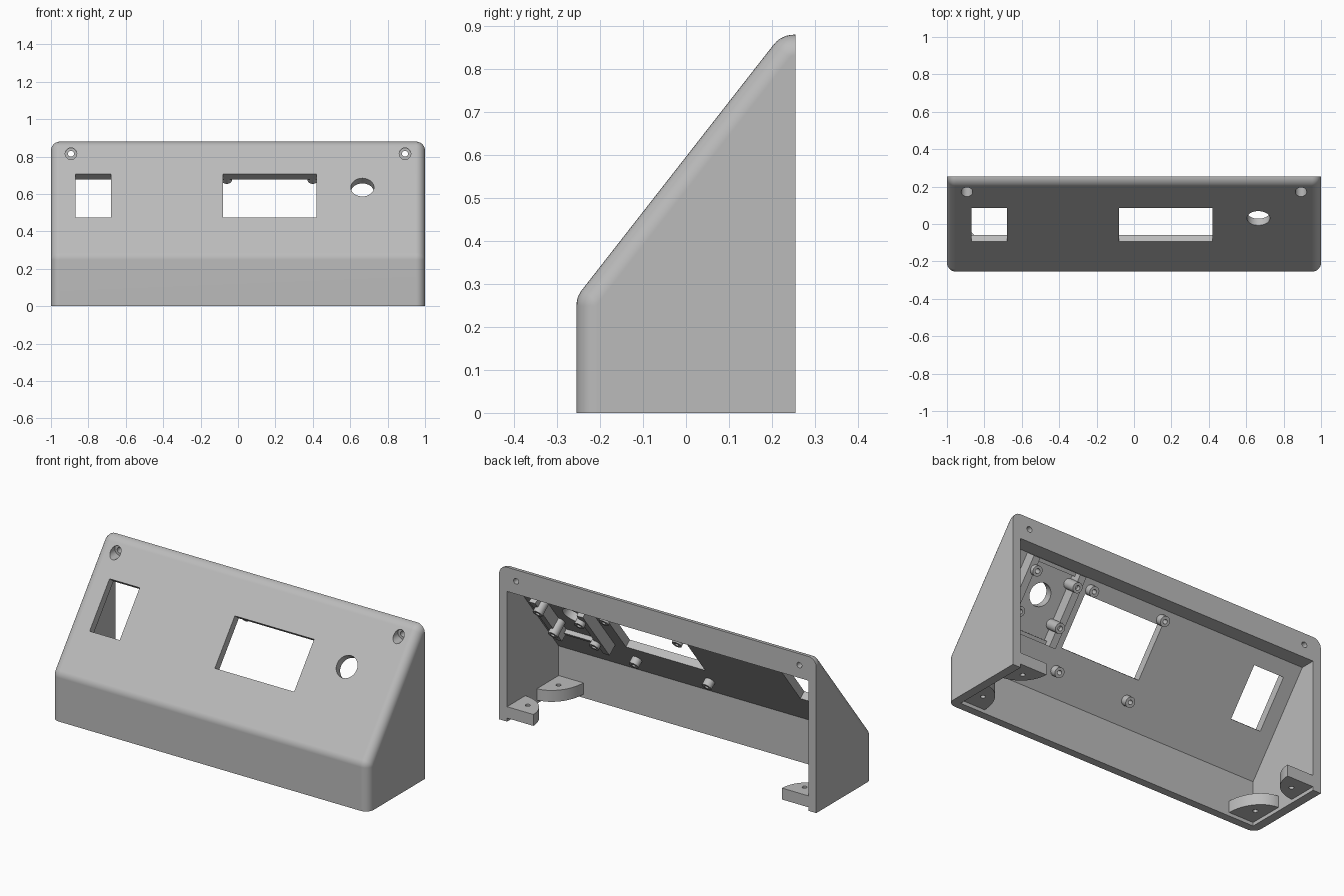
import bpy, bmesh
from math import radians, sin, cos, tan, pi
from mathutils import Matrix, Vector

if "Cube" in bpy.data.objects:
    bpy.data.objects.remove(bpy.data.objects["Cube"])

TILT = radians(52)          # slope of the control panel
WALL = 0.045
BACK, FRONT, HEIGHT = 0.255, -0.255, 0.88
MID_Z = 0.596               # height of the panel surface at y = 0
# panel frame: x across, y up the slope, z outward
PANEL = Matrix.Translation((0, 0, MID_Z)) @ Matrix.Rotation(TILT, 4, 'X')

grey = bpy.data.materials.new("plastic_grey")
grey.use_nodes = True
colour = (0.5, 0.5, 0.5, 1)
grey.diffuse_color = colour
grey.node_tree.nodes["Principled BSDF"].inputs["Base Color"].default_value = colour


def to_object(name, bm, matrix=Matrix()):
    bmesh.ops.recalc_face_normals(bm, faces=bm.faces)
    bm.transform(matrix)
    mesh = bpy.data.meshes.new(name)
    bm.to_mesh(mesh)
    bm.free()
    mesh.materials.append(grey)
    obj = bpy.data.objects.new(name, mesh)
    bpy.context.collection.objects.link(obj)
    return obj


def prism(points, offset):
    bm = bmesh.new()
    face = bm.faces.new([bm.verts.new(p) for p in points])
    ext = bmesh.ops.extrude_face_region(bm, geom=[face])
    moved = [g for g in ext["geom"] if isinstance(g, bmesh.types.BMVert)]
    bmesh.ops.translate(bm, verts=moved, vec=offset)
    return bm


def box(name, centre, size, matrix=Matrix()):
    bm = bmesh.new()
    bmesh.ops.create_cube(bm, size=1)
    bm.transform(Matrix.Translation(centre) @ Matrix.Diagonal((*size, 1)))
    return to_object(name, bm, matrix)


def rod(name, centre, radius, depth, matrix=Matrix(), turn=Matrix()):
    bm = bmesh.new()
    bmesh.ops.create_cone(bm, cap_ends=True, segments=40, radius1=radius,
                          radius2=radius, depth=depth)
    return to_object(name, bm, matrix @ Matrix.Translation(centre) @ turn)


def standoff(name, x, y, radius, hole, height):
    # hollow post standing on the inner side of the panel
    bm = bmesh.new()
    base, tip = -WALL + 0.005, -WALL - height
    ring = [(radius, base), (radius, tip), (hole, tip), (hole, base)]
    verts = [bm.verts.new((r, 0, z)) for r, z in ring]
    edges = [bm.edges.new(pair) for pair in zip(verts, verts[1:])]
    bmesh.ops.spin(bm, geom=verts + edges, cent=(0, 0, 0), axis=(0, 0, 1),
                   angle=2 * pi, steps=24, use_merge=True)
    return to_object(name, bm, PANEL @ Matrix.Translation((x, y, 0)))


def cut(obj, cutters):
    for cutter in cutters:
        cutter.hide_render = True
        mod = obj.modifiers.new("cut", 'BOOLEAN')
        mod.object, mod.solver = cutter, 'EXACT'
    graph = bpy.context.evaluated_depsgraph_get()
    mesh = bpy.data.meshes.new_from_object(obj.evaluated_get(graph))
    obj.modifiers.clear()
    obj.data = mesh
    for cutter in cutters:
        bpy.data.objects.remove(cutter)


def panel_height(y, depth=0):
    return MID_Z + y * tan(TILT) - depth / cos(TILT)


# Outer shell: rounded side profile, extruded, with rounded side rims
def arc(corner, tangent, radius, start, end, steps=6):
    cy, cz = corner[0] + tangent[0], corner[1] + tangent[1]
    return [(cy + radius * cos(start + (end - start) * i / steps),
             cz + radius * sin(start + (end - start) * i / steps))
            for i in range(steps + 1)]


R = 0.06
normal = pi / 2 + TILT
fold = (FRONT, panel_height(FRONT))
crest = ((HEIGHT - MID_Z) / tan(TILT), HEIGHT)
outline = [(FRONT, 0)]
outline += arc(fold, (R, -R * tan((pi - normal) / 2)), R, pi, normal)
outline += arc(crest, (R * tan(TILT / 2), -R), R, normal, pi / 2)
outline += [(BACK, HEIGHT), (BACK, 0)]
bm = prism([(-1, y, z) for y, z in outline], (2, 0, 0))
rims = []
for e in bm.edges:
    a, b = (v.co for v in e.verts)
    on_base = a.z < 1e-4 and b.z < 1e-4
    on_back = a.y > BACK - 1e-4 and b.y > BACK - 1e-4
    if abs(a.x - b.x) < 1e-4 and not on_base and not on_back:
        rims.append(e)
sides = [e for e in bm.edges if e not in rims
         and abs(e.verts[0].co.x - e.verts[1].co.x) < 1e-4
         and not all(v.co.z < 1e-4 for v in e.verts)
         and not all(v.co.y > BACK - 1e-4 for v in e.verts)] or rims
bmesh.ops.bevel(bm, geom=sides, offset=0.048, segments=7, profile=0.5,
                affect='EDGES', clamp_overlap=False)
housing = to_object("housing", bm)

# Hollow interior, open at the back and the base, with a thick top bar
IN_X, IN_Y, CEIL = 0.95, FRONT + WALL, 0.742
ceil_y = (CEIL - panel_height(0, WALL)) / tan(TILT)
inner = [(IN_Y, -0.1), (IN_Y, panel_height(IN_Y, WALL)), (ceil_y, CEIL),
         (0.4, CEIL), (0.4, -0.1)]
cavity = to_object("cavity_cutter", prism([(-IN_X, y, z) for y, z in inner],
                                          (2 * IN_X, 0, 0)))

# Openings in the panel and screw holes through the top bar
cutters = [cavity,
           box("switch_cutter", (-0.775, -0.007, 0), (0.19, 0.292, 0.2), PANEL),
           box("display_cutter", (0.17, -0.007, 0), (0.5, 0.292, 0.2), PANEL),
           rod("button_cutter", (0.665, 0.05, 0), 0.062, 0.2, PANEL)]
along_y = Matrix.Rotation(pi / 2, 4, 'X')
for s in (-1, 1):
    cutters.append(rod("screw_cutter", (s * 0.893, 0.2, 0.815), 0.016, 0.3, turn=along_y))
    cutters.append(rod("head_cutter", (s * 0.893, 0.11, 0.815), 0.031, 0.2, turn=along_y))
cut(housing, cutters)
parts = [housing]


# Corner feet: quarter rounds with a screw hole
def foot(name, side, corner_y, rx, ry, hole_x, hole_y):
    cx = side * (IN_X + 0.004)
    pts = [(cx, corner_y, 0.02)]
    for i in range(17):
        t = pi / 2 * i / 16
        pts.append((cx - side * rx * cos(t), corner_y + ry * sin(t), 0.02))
    obj = to_object(name, prism(pts, (0, 0, 0.065)))
    cut(obj, [rod("foot_cutter", (side * hole_x, hole_y, 0.05), 0.013, 0.2)])
    parts.append(obj)


for side, label in ((1, "left"), (-1, "right")):
    foot("front_foot_" + label, side, IN_Y - 0.004, 0.16, 0.2, 0.885, -0.115)
    foot("back_foot_" + label, side, BACK, 0.17, -0.165, 0.873, 0.178)

# Button bracket behind the round hole: two rails, two low bars, four posts
BX, BY = 0.665, 0.025
for s, label in ((1, "left"), (-1, "right")):
    parts.append(box("bracket_rail_" + label, (BX + s * 0.15, BY, -WALL - 0.03),
                     (0.04, 0.39, 0.07), PANEL))
for s, label in ((1, "upper"), (-1, "lower")):
    parts.append(box("bracket_bar_" + label, (BX, BY + s * 0.185, -WALL - 0.01),
                     (0.3, 0.02, 0.03), PANEL))
    for t in (-1, 1):
        parts.append(standoff("bracket_post", BX + t * 0.13, 0.045 + s * 0.11,
                              0.028, 0.013, 0.09))

# Display posts around the wide opening
for x in (-0.06, 0.4):
    for y in (0.168, -0.27):
        parts.append(standoff("display_post", x, y, 0.028, 0.012, 0.04))

# Smooth rounded areas, keep edges crisp
bpy.ops.object.select_all(action='DESELECT')
for obj in parts:
    obj.select_set(True)
bpy.context.view_layer.objects.active = housing
bpy.ops.object.shade_smooth_by_angle(angle=radians(30))
weighted = housing.modifiers.new("weighted_normals", 'WEIGHTED_NORMAL')
weighted.keep_sharp = True
